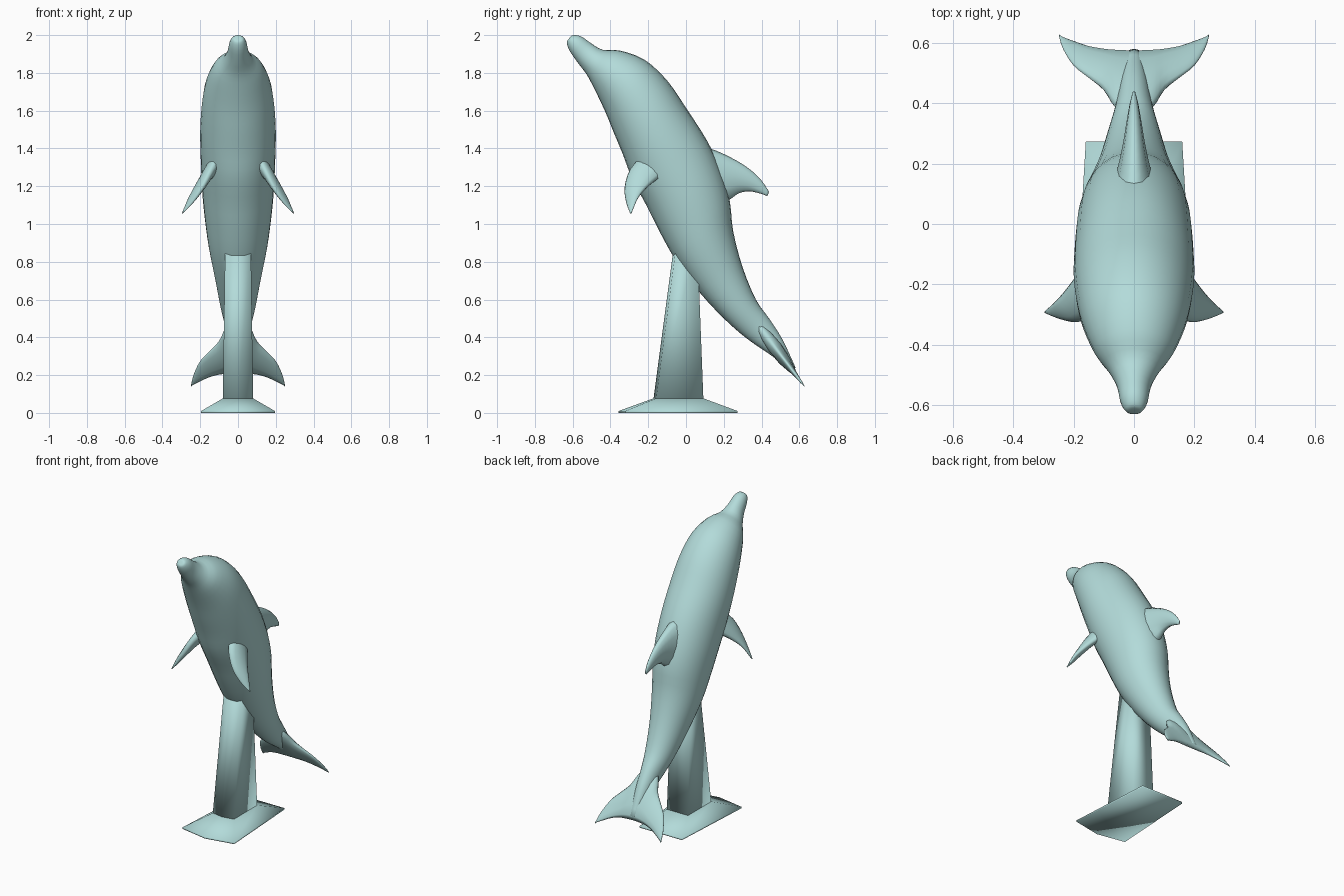
import bpy, bmesh, math
from mathutils import Vector

mat = bpy.data.materials.new("pale sea green")
mat.diffuse_color = (0.45, 0.71, 0.70, 1)


def loft(name, rings):
    """Skin a list of equal-length closed rings and cap both ends."""
    bm = bmesh.new()
    rows = [[bm.verts.new(p) for p in ring] for ring in rings]
    n = len(rows[0])
    for a, b in zip(rows, rows[1:]):
        for i in range(n):
            j = (i + 1) % n
            bm.faces.new((a[i], a[j], b[j], b[i]))
    bm.faces.new(rows[0])
    bm.faces.new(rows[-1])
    bmesh.ops.recalc_face_normals(bm, faces=bm.faces)
    me = bpy.data.meshes.new(name)
    bm.to_mesh(me)
    bm.free()
    me.materials.append(mat)
    for p in me.polygons:
        p.use_smooth = True
    ob = bpy.data.objects.new(name, me)
    bpy.context.collection.objects.link(ob)
    return ob


def spline(rows, steps=3):
    """Catmull-Rom interpolation through rows of numbers."""
    out = []
    for k in range(len(rows) - 1):
        p0, p1, p2 = rows[max(k - 1, 0)], rows[k], rows[k + 1]
        p3 = rows[min(k + 2, len(rows) - 1)]
        for s in range(steps):
            t = s / steps
            out.append([0.5 * (2 * b + (c - a) * t + (2 * a - 5 * b + 4 * c - d) * t * t
                               + (3 * b - a - 3 * c + d) * t ** 3)
                        for a, b, c, d in zip(p0, p1, p2, p3)])
    out.append(list(rows[-1]))
    return out


def oval(a, b, side, n):
    """Ellipse with one axis from a to b and the half axis 'side'."""
    mid, half = (a + b) / 2, (a - b) / 2
    return [mid + half * math.cos(2 * math.pi * i / n) + side * math.sin(2 * math.pi * i / n)
            for i in range(n)]


def fin(name, rows, normal):
    """Rows: leading point xyz, trailing point xyz, half thickness."""
    normal = Vector(normal).normalized()
    return loft(name, [oval(Vector(r[:3]), Vector(r[3:6]), normal * max(r[6], 0.001), 12)
                       for r in spline(rows)])


# Body: back y z, belly y z, half width, from snout to tail
body = [
    (-0.613, 1.99, -0.625, 1.975, 0.012),
    (-0.597, 2.00, -0.631, 1.958, 0.030),
    (-0.555, 1.993, -0.615, 1.915, 0.046),
    (-0.50, 1.955, -0.57, 1.85, 0.057),
    (-0.44, 1.922, -0.525, 1.79, 0.085),
    (-0.35, 1.918, -0.485, 1.715, 0.132),
    (-0.22, 1.87, -0.43, 1.60, 0.172),
    (-0.10, 1.76, -0.385, 1.49, 0.192),
    (0.00, 1.615, -0.335, 1.37, 0.20),
    (0.115, 1.435, -0.285, 1.24, 0.197),
    (0.19, 1.27, -0.205, 1.09, 0.19),
    (0.232, 1.12, -0.14, 0.96, 0.177),
    (0.25, 0.96, -0.05, 0.80, 0.155),
    (0.30, 0.77, 0.07, 0.64, 0.12),
    (0.37, 0.60, 0.20, 0.50, 0.09),
    (0.44, 0.50, 0.32, 0.395, 0.063),
    (0.51, 0.39, 0.44, 0.312, 0.045),
    (0.58, 0.24, 0.565, 0.22, 0.02),
]
loft("body", [oval(Vector((0, r[0], r[1])), Vector((0, r[2], r[3])), Vector((r[4], 0, 0)), 28)
              for r in spline(body)])

# Back fin: leading y z, trailing y z, half thickness
back = [(0.06, 1.42, 0.17, 1.10, 0.075), (0.16, 1.388, 0.232, 1.13, 0.052),
        (0.26, 1.34, 0.28, 1.163, 0.036), (0.34, 1.288, 0.335, 1.173, 0.025),
        (0.40, 1.23, 0.39, 1.162, 0.015), (0.44, 1.17, 0.43, 1.148, 0.005)]
fin("back_fin", [(0, a, b, 0, c, d, t) for a, b, c, d, t in back], (1, 0, 0))

# Side flippers, mirrored
flipper = [(0.09, -0.22, 1.37, 0.13, -0.09, 1.28, 0.045),
           (0.135, -0.295, 1.29, 0.19, -0.17, 1.225, 0.032),
           (0.185, -0.325, 1.195, 0.232, -0.225, 1.175, 0.022),
           (0.24, -0.317, 1.115, 0.262, -0.258, 1.13, 0.013),
           (0.295, -0.295, 1.055, 0.294, -0.288, 1.058, 0.003)]
for label, s in (("right", 1), ("left", -1)):
    fin(label + "_flipper", [(s * a, b, c, s * d, e, f, t) for a, b, c, d, e, f, t in flipper],
        (s * 0.77, -0.29, 0.57))

# Tail flukes: x, leading y, trailing y, half thickness, on a sloping plane
half = [(0.06, 0.385, 0.577, 0.034), (0.10, 0.445, 0.58, 0.026), (0.15, 0.485, 0.59, 0.018),
        (0.20, 0.525, 0.607, 0.012), (0.235, 0.58, 0.62, 0.007), (0.248, 0.62, 0.628, 0.002)]
span = [(-x, a, b, t) for x, a, b, t in reversed(half)] + [(0, 0.36, 0.575, 0.038)] + half


def slope(y):
    return 0.44 - 1.32 * (y - 0.4)


fin("tail_flukes", [(x, a, slope(a), x, b, slope(b), t) for x, a, b, t in span], (0, 0.8, 0.6))


# Stand: five-sided column flaring into a thin base
def pentagon(z, front_w, back_w, nose, front, rear):
    return [(0, nose, z), (front_w, front, z), (back_w, rear, z),
            (-back_w, rear, z), (-front_w, front, z)]


loft("stand_column", [pentagon(0.075, 0.08, 0.08, -0.172, -0.158, 0.092),
                      pentagon(0.90, 0.068, 0.068, -0.062, -0.05, 0.06)])
loft("stand_base", [pentagon(0.0, 0.195, 0.16, -0.357, -0.32, 0.273),
                    pentagon(0.01, 0.195, 0.16, -0.357, -0.32, 0.273),
                    pentagon(0.077, 0.08, 0.08, -0.172, -0.158, 0.092)])
